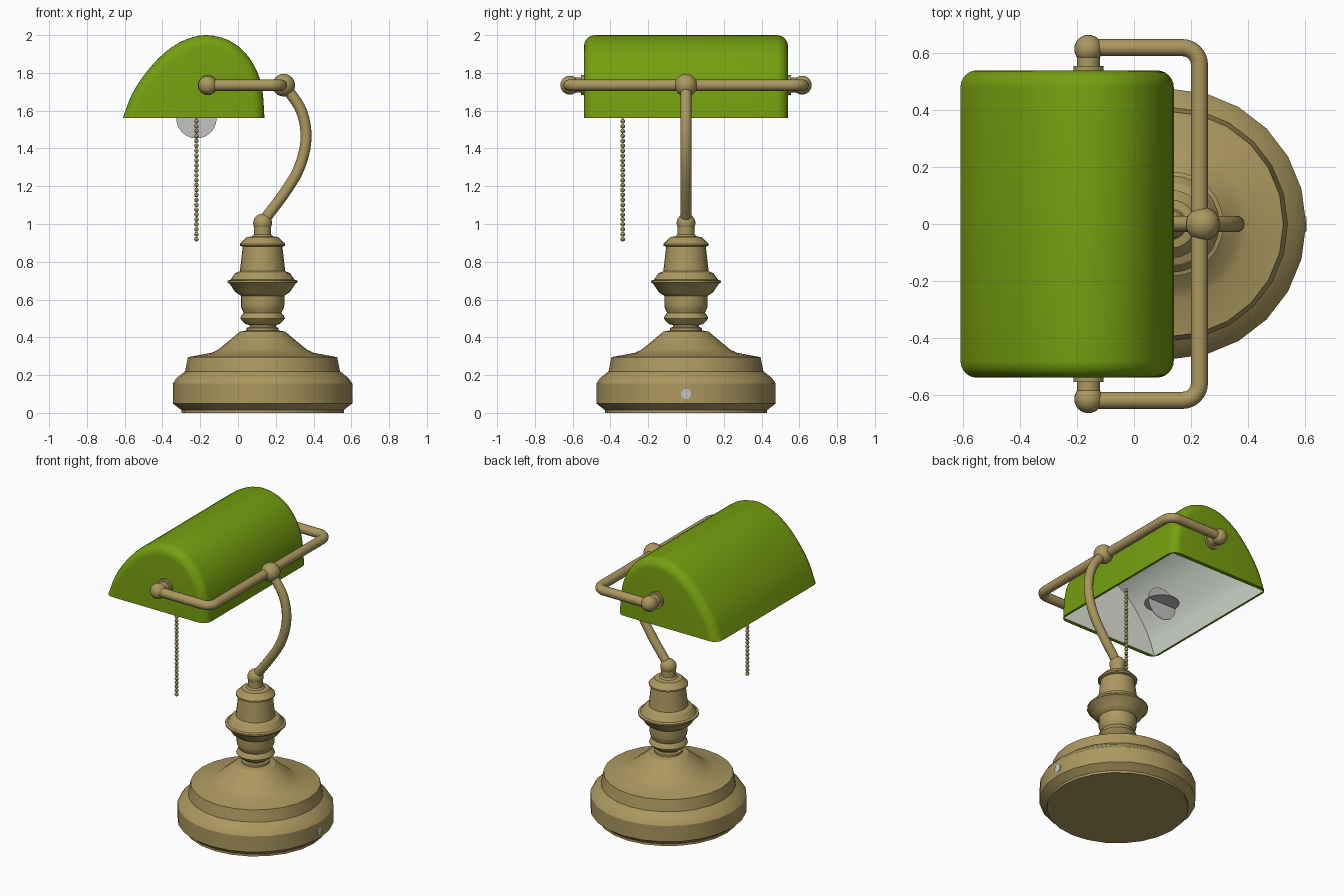
import bpy
import bmesh
from math import pi, sin, cos, radians
from mathutils import Vector, Matrix

if "Cube" in bpy.data.objects:
    bpy.data.objects.remove(bpy.data.objects["Cube"])


def material(name, rgb):
    m = bpy.data.materials.new(name)
    m.use_nodes = True
    m.diffuse_color = (*rgb, 1)
    m.node_tree.nodes["Principled BSDF"].inputs["Base Color"].default_value = (*rgb, 1)
    return m


BRASS = material("aged brass", (0.41, 0.315, 0.115))
GREEN = material("green glass", (0.18, 0.35, 0.005))
WHITE = material("white lining", (0.75, 0.80, 0.72))
GREY = material("light grey", (0.55, 0.55, 0.55))
POST_X = 0.13
HINGE = Vector((-0.16, 0.615, 1.735))
ARM_X, ARM_Y = 0.23, 0.62


def finish(bm, name, mats, angle=30):
    mesh = bpy.data.meshes.new(name)
    bm.to_mesh(mesh)
    bm.free()
    obj = bpy.data.objects.new(name, mesh)
    bpy.context.collection.objects.link(obj)
    for m in mats:
        mesh.materials.append(m)
    bpy.ops.object.select_all(action='DESELECT')
    obj.select_set(True)
    bpy.context.view_layer.objects.active = obj
    bpy.ops.object.shade_smooth_by_angle(angle=radians(angle))
    return obj


def ball(name, loc, r, seg=24):
    bm = bmesh.new()
    bmesh.ops.create_uvsphere(bm, u_segments=seg, v_segments=seg // 2, radius=r,
                              matrix=Matrix.Translation(loc))
    return finish(bm, name, [BRASS])


def disc(name, loc, r, depth, axis, mat):
    bm = bmesh.new()
    turn = Vector((0, 0, 1)).rotation_difference(Vector(axis)).to_matrix().to_4x4()
    bmesh.ops.create_cone(bm, cap_ends=True, segments=24, radius1=r, radius2=r,
                          depth=depth, matrix=Matrix.Translation(loc) @ turn)
    return finish(bm, name, [mat])


def lathe(name, profile, seg=24):
    bm = bmesh.new()
    rings = [[bm.verts.new((POST_X + r * cos(2 * pi * i / seg), r * sin(2 * pi * i / seg), z))
              for i in range(seg)] for r, z in profile]
    for a, b in zip(rings, rings[1:]):
        for i in range(seg):
            j = (i + 1) % seg
            bm.faces.new((a[i], a[j], b[j], b[i]))
    bm.faces.new(rings[0][::-1])
    bm.faces.new(rings[-1])
    return finish(bm, name, [BRASS])


def tube(name, path, r):
    curve = bpy.data.curves.new(name, 'CURVE')
    curve.dimensions = '3D'
    curve.bevel_depth = r
    curve.bevel_resolution = 4
    curve.use_fill_caps = True
    spline = curve.splines.new('POLY')
    spline.points.add(len(path) - 1)
    for p, co in zip(spline.points, path):
        p.co = (*co, 1)
    curve.materials.append(BRASS)
    obj = bpy.data.objects.new(name, curve)
    bpy.context.collection.objects.link(obj)
    return obj


def smooth_path(pts, steps):
    """Catmull-Rom curve through the given 2D points."""
    p = [Vector(q) for q in pts]
    p = [2 * p[0] - p[1]] + p + [2 * p[-1] - p[-2]]
    out = []
    for a, b, c, d in zip(p, p[1:], p[2:], p[3:]):
        for k in range(steps):
            t = k / steps
            out.append(0.5 * (2 * b + (c - a) * t + (2 * a - 5 * b + 4 * c - d) * t ** 2
                              + (3 * b - a - 3 * c + d) * t ** 3))
    return out + [p[-2]]


# Base and turned post
lathe("base", [(0.43, 0), (0.43, 0.015), (0.475, 0.05), (0.475, 0.155), (0.455, 0.185),
               (0.41, 0.22), (0.395, 0.295), (0.27, 0.318), (0.235, 0.335),
               (0.18, 0.38), (0.12, 0.43), (0.08, 0.437)])
lathe("post", [(0.085, 0.43), (0.085, 0.45), (0.07, 0.455), (0.07, 0.465), (0.09, 0.47),
               (0.11, 0.49), (0.118, 0.5), (0.112, 0.515), (0.1, 0.53), (0.112, 0.555),
               (0.115, 0.57), (0.115, 0.62), (0.145, 0.64), (0.175, 0.685),
               (0.185, 0.69), (0.185, 0.7), (0.17, 0.705), (0.145, 0.74), (0.12, 0.75),
               (0.105, 0.88), (0.12, 0.885), (0.12, 0.895), (0.085, 0.93),
               (0.055, 0.935), (0.045, 0.945), (0.045, 1.0)])
ball("post_ball", (POST_X, 0, 1.005), 0.05)
disc("base_button", (0.603, 0, 0.1), 0.027, 0.008, (1, 0, 0), GREY)

# Curved stem
stem = smooth_path([(0.13, 1.01), (0.25, 1.17), (0.325, 1.3), (0.36, 1.45),
                    (0.335, 1.6), (0.245, 1.735)], 6)
tube("stem", [(p.x, 0, p.y) for p in stem], 0.029)
ball("stem_ball", (0.242, 0, HINGE.z), 0.06)

# Bent yoke arm holding the shade
bend = 0.06
half = [(HINGE.x, ARM_Y)]
for k in range(9):
    a = pi / 2 * (1 - k / 8)
    half.append((ARM_X - bend + bend * cos(a), ARM_Y - bend + bend * sin(a)))
yoke = half + [(x, -y) for x, y in reversed(half)]
tube("yoke_arm", [(x, y, HINGE.z) for x, y in yoke], 0.03)
for side, label in ((1, "back"), (-1, "front")):
    ball(label + "_hinge_ball", (HINGE.x, side * HINGE.y, HINGE.z), 0.05)
    disc(label + "_hinge_pin", (HINGE.x, side * 0.57, HINGE.z), 0.04, 0.09, (0, 1, 0), BRASS)
    disc(label + "_hinge_washer", (HINGE.x, side * 0.546, HINGE.z), 0.053, 0.018, (0, 1, 0), BRASS)

# Shade: outer shell with rounded ends, sharp-cornered lining, bridged rim
RIM_Z = 1.56
outline = smooth_path([(-0.61, RIM_Z), (-0.56, 1.69), (-0.48, 1.81), (-0.385, 1.91),
                       (-0.28, 1.975), (-0.17, 2.0), (-0.055, 1.975), (0.035, 1.91),
                       (0.1, 1.81), (0.13, 1.70), (0.14, RIM_Z)], 3)


def section(bm, y, inset):
    ring = []
    last = len(outline) - 1
    for i, p in enumerate(outline):
        t = (outline[min(i + 1, last)] - outline[max(i - 1, 0)]).normalized()
        q = p + Vector((t.y, -t.x)) * inset
        ring.append(bm.verts.new((q.x, y, RIM_Z if i in (0, last) else q.y)))
    return ring


def shell(bm, stations, slot, flip):
    rings = [section(bm, y, d) for y, d in stations]
    faces = [bm.faces.new((a[i], a[i + 1], b[i + 1], b[i]))
             for a, b in zip(rings, rings[1:]) for i in range(len(a) - 1)]
    faces += [bm.faces.new(rings[0][::-1]), bm.faces.new(rings[-1])]
    for f in faces:
        f.material_index = slot
        if flip:
            f.normal_flip()
    rim = [e for e in bm.edges if e.is_boundary and all(abs(v.co.z - RIM_Z) < 1e-5 for v in e.verts)]
    return rim


R, END = 0.06, 0.54
rounding = [(END - R + R * sin(a), R - R * cos(a)) for a in [pi / 2 * k / 6 for k in range(7)]]
bm = bmesh.new()
outer_rim = shell(bm, [(-y, d) for y, d in reversed(rounding)] + rounding, 0, False)
all_rims = set(outer_rim) | set(shell(bm, [(-0.515, 0.015), (0.515, 0.015)], 1, True))
bridge = bmesh.ops.bridge_loops(bm, edges=list(all_rims))
for f in bridge["faces"]:
    f.material_index = 0
bmesh.ops.recalc_face_normals(bm, faces=bm.faces)
finish(bm, "lamp_shade", [GREEN, WHITE], 35)

# Bulb made of two crossed discs
disc("bulb_upright", (-0.22, 0, RIM_Z), 0.107, 0.003, (0, 1, 0), GREY)
disc("bulb_level", (-0.22, 0, RIM_Z + 0.003), 0.107, 0.003, (0, 0, 1), GREY)

# Bead pull chain
bm = bmesh.new()
for k in range(35):
    bmesh.ops.create_uvsphere(bm, u_segments=10, v_segments=6, radius=0.0125,
                              matrix=Matrix.Translation((-0.22, -0.335, 0.92 + 0.026 * k)))
finish(bm, "pull_chain", [BRASS])
